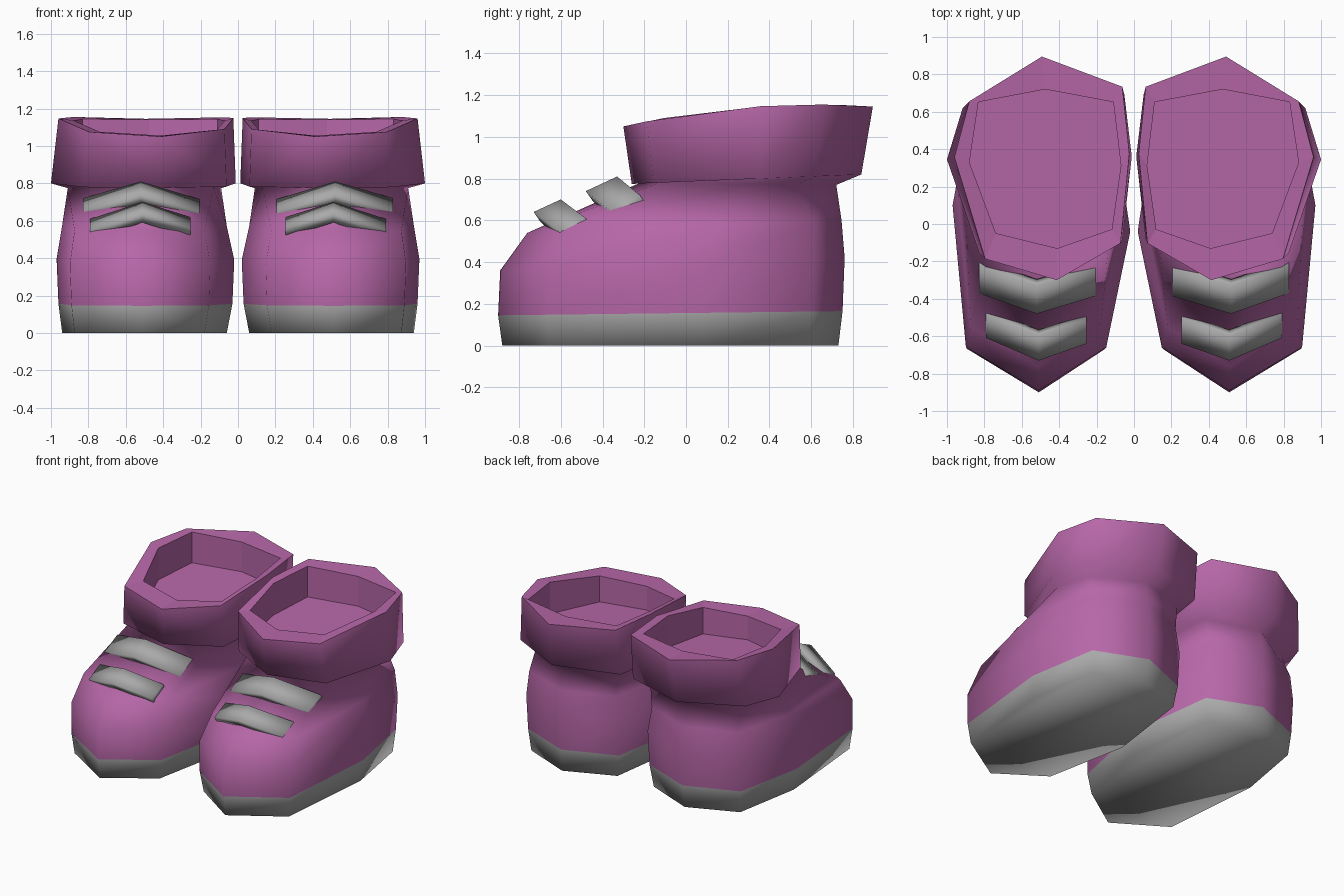
import bpy, bmesh
from mathutils import Vector

cube = bpy.data.objects.get("Cube")
if cube:
    bpy.data.objects.remove(cube, do_unlink=True)


def make_material(name, color):
    mat = bpy.data.materials.new(name)
    mat.use_nodes = True
    mat.diffuse_color = color
    bsdf = next(n for n in mat.node_tree.nodes if n.type == 'BSDF_PRINCIPLED')
    bsdf.inputs["Base Color"].default_value = color
    bsdf.inputs["Roughness"].default_value = 0.8
    return mat


pink = make_material("orchid_pink", (0.47, 0.135, 0.39, 1))
grey = make_material("mid_grey", (0.40, 0.40, 0.40, 1))

# Eight-sided outlines, from the toe round the outer side, scaled to -1..1
FOOT = [(.03, -1), (.85, -.72), (1, .2), (.8, .82), (0, 1), (-.8, .82), (-1, .03), (-.73, -.72)]
CUFF = [(-.17, -1), (.65, -.81), (1, .1), (.83, .6), (0, 1), (-.92, .73), (-1, .13), (-.9, -.67)]
OPENING = [(-.16, -1), (.65, -.81), (1, .08), (.88, .84), (0, 1), (-.9, .84), (-1, .04), (-.88, -.76)]


def ring(plan, x0, x1, y0, y1, z_front, z_back, arch=0):
    """Fit an outline into a box, sloping from front to back."""
    points = []
    for u, v in plan:
        t = (v + 1) / 2
        points.append(Vector((x0 + (x1 - x0) * (u + 1) / 2,
                              y0 + (y1 - y0) * t,
                              z_front + (z_back - z_front) * t + arch * (1 - v * v))))
    return points


def loft(name, rings, side, materials, style):
    """Skin closed rings, cap both ends, and style each band of faces."""
    bm = bmesh.new()
    loops = [[bm.verts.new((p.x * side, p.y, p.z)) for p in r] for r in rings]
    count = len(loops[0])
    faces = [(bm.faces.new(loops[0]), 0)]
    for band, (low, high) in enumerate(zip(loops, loops[1:])):
        for i in range(count):
            j = (i + 1) % count
            faces.append((bm.faces.new((low[i], low[j], high[j], high[i])), band))
    faces.append((bm.faces.new(loops[-1]), len(loops) - 1))
    for face, band in faces:
        face.material_index, face.smooth = style(band)
    bmesh.ops.recalc_face_normals(bm, faces=bm.faces[:])
    mesh = bpy.data.meshes.new(name)
    bm.to_mesh(mesh)
    bm.free()
    for mat in materials:
        mesh.materials.append(mat)
    obj = bpy.data.objects.new(name, mesh)
    bpy.context.collection.objects.link(obj)
    return obj


shoe_rings = [
    ring(FOOT, .06, .94, -.88, .73, 0, 0),              # sole bottom
    ring(FOOT, .03, .96, -.90, .75, .145, .165),        # sole top
    ring(FOOT, .02, .97, -.89, .76, .36, .42),          # widest part
    ring(FOOT, .06, .94, -.76, .745, .54, .60),         # top of the toe
    ring(CUFF, .09, .91, -.22, .72, .78, .77),          # ankle
    ring(CUFF, .012, 1.0, -.26, .84, .775, .82),        # cuff bottom
    ring(CUFF, .025, .96, -.30, .895, 1.05, 1.145, .045),   # cuff rim
    ring(OPENING, .07, .88, -.13, .72, 1.055, 1.14, .035),  # opening
    ring(OPENING, .07, .88, -.13, .72, .88, .92),       # inner floor
]
RIM_BAND = 6


def strap(name, side, centre, inner, outer, run):
    """A bent bar: four-sided sections at the inner end, middle and outer end."""
    down = Vector((0, .035, -.05))
    sections = []
    for corner in (inner, centre, outer):
        p = Vector(corner)
        sections.append([p, p + run, p + run + down, p + down])
    bar = loft(name, sections, side, [grey], lambda band: (0, True))
    return bar


for label, side in (("left", 1), ("right", -1)):
    loft(label + "_shoe", shoe_rings, side, [pink, grey],
         lambda band: (1 if band == 0 else 0, band < RIM_BAND))
    strap(label + "_upper_strap", side, (.52, -.33, .81), (.205, -.235, .715),
          (.83, -.22, .72), Vector((0, -.15, -.07)))
    strap(label + "_lower_strap", side, (.51, -.60, .70), (.255, -.51, .62),
          (.79, -.48, .61), Vector((0, -.13, -.06)))
